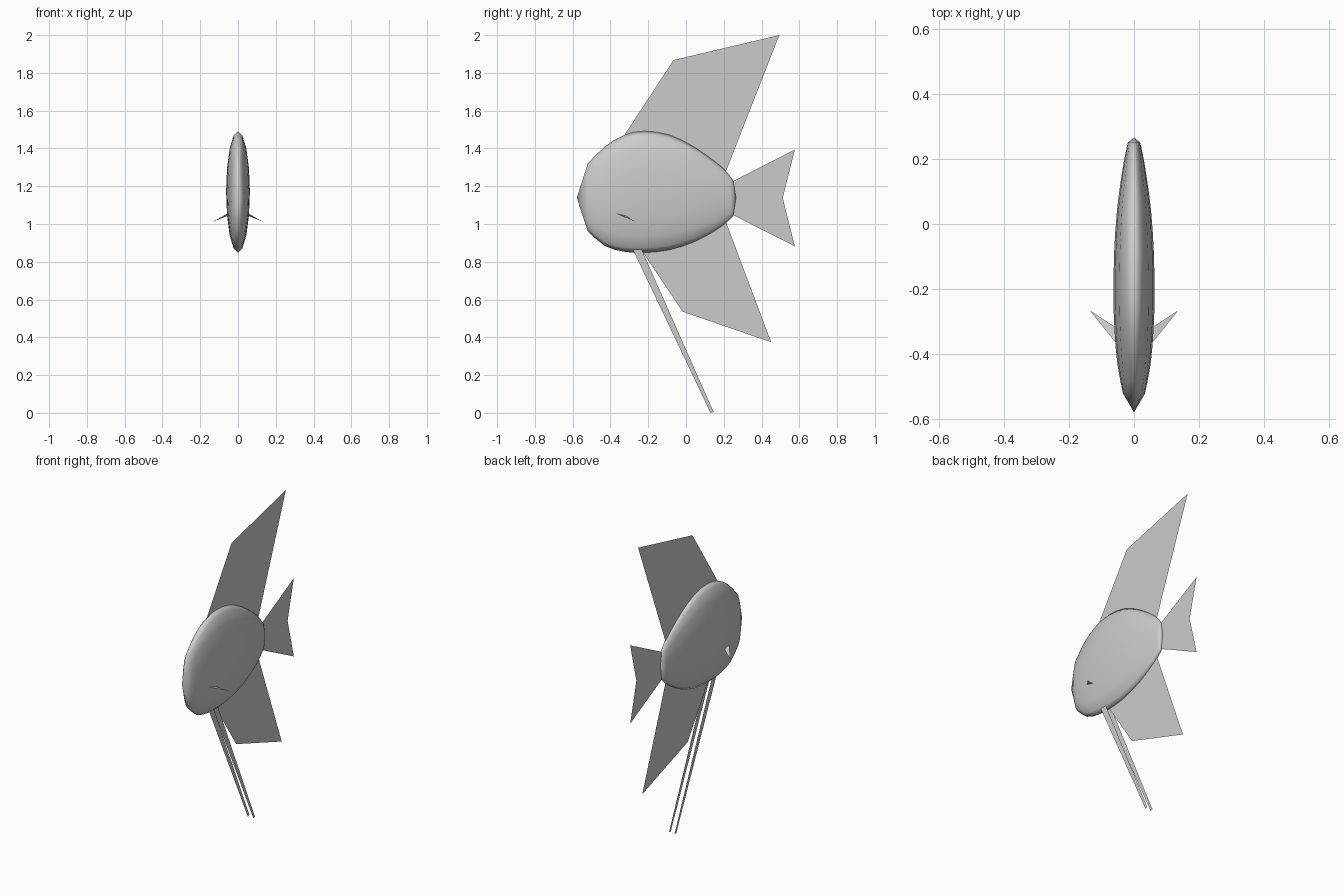
import bpy, bmesh
from math import sin, cos, pi

if "Cube" in bpy.data.objects:
    bpy.data.objects.remove(bpy.data.objects["Cube"])


def add_object(name, verts, faces):
    mesh = bpy.data.meshes.new(name)
    mesh.from_pydata(verts, [], faces)
    bm = bmesh.new()
    bm.from_mesh(mesh)
    bmesh.ops.recalc_face_normals(bm, faces=bm.faces)
    bm.to_mesh(mesh)
    bm.free()
    obj = bpy.data.objects.new(name, mesh)
    bpy.context.collection.objects.link(obj)
    return obj


def catmull(a, b, c, d, t):
    return tuple(0.5 * (2 * q + (r - p) * t + (2 * p - 5 * q + 4 * r - s) * t * t
                        + (3 * q - p - 3 * r + s) * t ** 3)
                 for p, q, r, s in zip(a, b, c, d))


# Body: elliptical rings lofted from nose to tail (y, top z, bottom z, half width)
STATIONS = [
    (-0.52, 1.32, 0.963, 0.034), (-0.43, 1.410, 0.884, 0.051),
    (-0.325, 1.472, 0.853, 0.060), (-0.22, 1.492, 0.848, 0.063),
    (-0.087, 1.472, 0.863, 0.061), (0.045, 1.407, 0.906, 0.052),
    (0.15, 1.333, 0.962, 0.038), (0.214, 1.278, 1.008, 0.027),
    (0.25, 1.230, 1.043, 0.019),
]
padded = [STATIONS[0]] + STATIONS + [STATIONS[-1]]
rings = []
for i in range(len(STATIONS) - 1):
    rings += [catmull(*padded[i:i + 4], t) for t in (0, 0.5)]
rings.append(STATIONS[-1])

SIDES = 16
verts = []
for y, top, bottom, w in rings:
    for k in range(SIDES):
        a = 2 * pi * k / SIDES
        verts.append((w * sin(a), y, (top + bottom) / 2 + (top - bottom) / 2 * cos(a)))
faces = [(i * SIDES + k, i * SIDES + (k + 1) % SIDES,
          (i + 1) * SIDES + (k + 1) % SIDES, (i + 1) * SIDES + k)
         for i in range(len(rings) - 1) for k in range(SIDES)]
nose, end = len(verts), len(verts) + 1
verts += [(0, -0.578, 1.138), (0, 0.265, 1.138)]
last = (len(rings) - 1) * SIDES
for k in range(SIDES):
    n = (k + 1) % SIDES
    faces += [(nose, n, k), (end, last + k, last + n)]
body = add_object("body", verts, faces)
for p in body.data.polygons:
    p.use_smooth = True


# Thin upright fins, outlined in the side plane
def side_fin(name, outline, x=0.0):
    return add_object(name, [(x, y, z) for y, z in outline], [tuple(range(len(outline)))])


side_fin("dorsal_fin", [(-0.33, 1.465), (-0.066, 1.868), (0.494, 2.0), (0.208, 1.27)])
side_fin("anal_fin", [(-0.235, 0.86), (-0.018, 0.536), (0.451, 0.374), (0.21, 1.015)])
side_fin("tail_fin", [(0.248, 1.226), (0.576, 1.394), (0.512, 1.138),
                      (0.576, 0.882), (0.248, 1.048)])

# Paired fins: long trailing pelvic feelers and small pectoral fins
for side, s in (("right", 1), ("left", -1)):
    side_fin("pelvic_feeler_" + side,
             [(-0.282, 0.866), (-0.235, 0.866), (0.146, 0.005), (0.13, 0.0)], 0.02 * s)
    add_object("pectoral_fin_" + side,
               [(0.055 * s, -0.366, 1.055), (0.055 * s, -0.318, 1.043),
                (0.135 * s, -0.266, 1.011)], [(0, 1, 2)])
